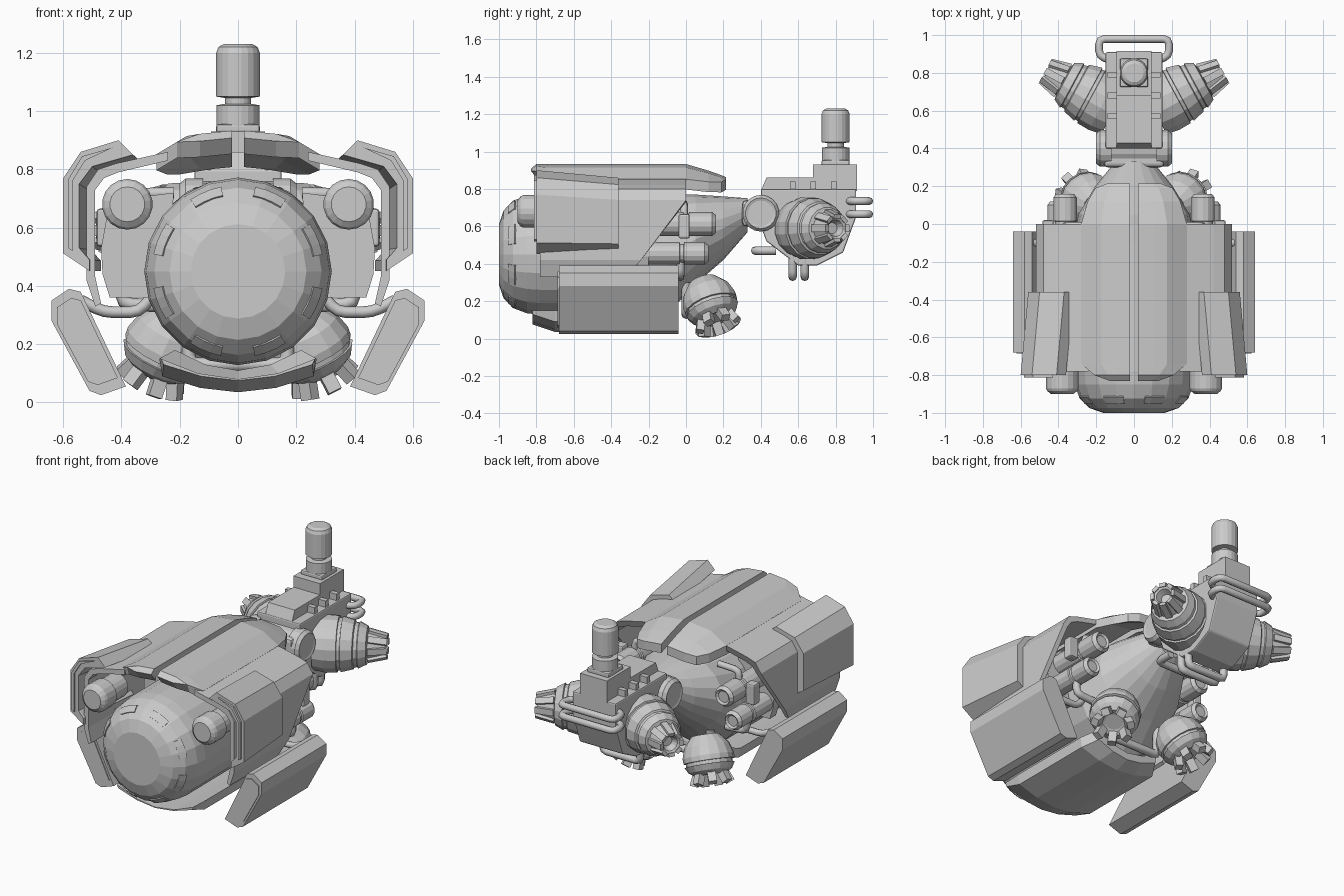
import bpy, bmesh, math
from mathutils import Vector, Matrix

cube = bpy.data.objects.get("Cube")
if cube:
    bpy.data.objects.remove(cube)

GREY = (0.6, 0.6, 0.6, 1)
mat = bpy.data.materials.new("hull grey")
mat.diffuse_color = GREY
mat.use_nodes = True
mat.node_tree.nodes["Principled BSDF"].inputs["Base Color"].default_value = GREY
SIDES = (("left", 1), ("right", -1))


def make(name, verts, faces, bevel=0):
    bm = bmesh.new()
    vs = [bm.verts.new(v) for v in verts]
    for f in faces:
        bm.faces.new([vs[i] for i in f])
    bmesh.ops.recalc_face_normals(bm, faces=bm.faces)
    me = bpy.data.meshes.new(name)
    bm.to_mesh(me)
    bm.free()
    me.materials.append(mat)
    ob = bpy.data.objects.new(name, me)
    bpy.context.collection.objects.link(ob)
    if bevel:
        mod = ob.modifiers.new("edge bevel", "BEVEL")
        mod.width, mod.segments = bevel, 2
    return ob


def loft(name, rings, bevel=0):
    """Skin closed rings of equal length, capped at both ends."""
    n = len(rings[0])
    faces = [(k * n + i, k * n + (i + 1) % n, (k + 1) * n + (i + 1) % n, (k + 1) * n + i)
             for k in range(len(rings) - 1) for i in range(n)]
    faces += [tuple(range(n)), tuple(range((len(rings) - 1) * n, len(rings) * n))]
    return make(name, [p for r in rings for p in r], faces, bevel)


def frame(origin, axis):
    return Matrix.Translation(origin) @ Vector(axis).to_track_quat("Z", "Y").to_matrix().to_4x4()


def revolve(name, origin, axis, profile, n=16):
    """Turn (distance, radius) pairs around an axis."""
    m = frame(origin, axis)
    ang = [2 * math.pi * (i + 0.5) / n for i in range(n)]
    return loft(name, [[m @ Vector((r * math.cos(a), r * math.sin(a), s)) for a in ang]
                       for s, r in profile])


def box(name, centre, size, m=Matrix(), bevel=0):
    c, h = Vector(centre), Vector(size) / 2
    ring = lambda z: [m @ (c + Vector((x * h.x, y * h.y, z * h.z)))
                      for x, y in ((-1, -1), (1, -1), (1, 1), (-1, 1))]
    return loft(name, [ring(-1), ring(1)], bevel)


def prism_y(name, outline, y0, y1, side=1):
    return loft(name, [[(side * x, y, z) for x, z in outline] for y in (y0, y1)])


def shrink(outline, f):
    cx, cz = (sum(c) / len(outline) for c in zip(*outline))
    return [(cx + (x - cx) * f, cz + (z - cz) * f) for x, z in outline]


def pipe(name, points, radius):
    """Round pipe through points, with rounded corners."""
    p = [Vector(v) for v in points]
    path = [p[0]]
    for a, b, c in zip(p, p[1:], p[2:]):
        cut = min(0.03, (a - b).length / 2, (c - b).length / 2)
        s, e = b + (a - b).normalized() * cut, b + (c - b).normalized() * cut
        path += [s, (s + 2 * b + e) / 4, e]
    path.append(p[-1])
    cu = bpy.data.curves.new(name, "CURVE")
    cu.dimensions, cu.bevel_depth, cu.bevel_resolution, cu.use_fill_caps = "3D", radius, 2, True
    sp = cu.splines.new("POLY")
    sp.points.add(len(path) - 1)
    for q, v in zip(sp.points, path):
        q.co = (*v, 1)
    cu.materials.append(mat)
    bpy.context.collection.objects.link(bpy.data.objects.new(name, cu))


def teeth(name, origin, axis, count, radius, dist, size, tilt):
    """Ring of tilted blocks around an axis."""
    for i in range(count):
        m = (frame(origin, axis) @ Matrix.Rotation(2 * math.pi * i / count, 4, "Z")
             @ Matrix.Translation((radius, 0, dist)) @ Matrix.Rotation(tilt, 4, "Y"))
        box(f"{name}_{i + 1}", (0, 0, 0), size, m)


# Main hull: blunt nose, round drum, tail tapering upward (y, centre z, x radius, z radius)
hull = [(-1, .45, .162, .162), (-0.975, .45, .235, .235), (-0.925, .45, .287, .287),
        (-0.85, .45, .315, .315), (-0.78, .45, .322, .322), (-0.1, .45, .32, .32),
        (0.05, .53, .295, .24), (0.2, .59, .205, .17), (0.33, .66, .1, .09)]
N = 20
loft("hull", [[(rx * math.cos(2 * math.pi * i / N), y, cz + rz * math.sin(2 * math.pi * i / N))
               for i in range(N)] for y, cz, rx, rz in hull])
# Raised nose panels
for i in range(8):
    rings = []
    for k in range(4):
        a = math.pi * (2 * i + 0.5 + 0.33 * k) / 8
        rings.append([(r * math.cos(a), y, .45 + r * math.sin(a))
                      for y, r in ((-0.952, .266), (-0.917, .296), (-0.9, .28), (-0.935, .25))])
    loft(f"nose_panel_{i + 1}", rings)

# Belly plate with a raked front edge
upper = [(-.27, .15), (-.14, .1), (0, .08), (.14, .1), (.27, .15)]
lower = [(.26, .09), (.13, .05), (0, .035), (-.13, .05), (-.26, .09)]
loft("belly_plate", [[(x * f, y, z + u) for x, z in upper] + [(x * f, y, z + d) for x, z in lower]
                     for y, f, u, d in ((-0.82, .98, 0, .04), (-0.7, 1, 0, 0),
                                        (-0.15, 1, 0, 0), (-0.06, .8, .03, .03))])
pipe("belly_handle", [(-.17, 0, .3), (-.17, 0, .13), (.17, 0, .13), (.17, 0, .3)], .025)

# Top strip stations: y, width, droop, front undercut
STATIONS = [(-0.83, .13, -.025, .045), (-0.8, .21, 0, .02), (-0.74, .28, 0, 0), (0, .28, 0, 0),
            (0.12, .245, -.035, 0), (0.19, .205, -.06, 0), (0.215, .14, -.07, 0)]
SHELL = [(.24, .86), (.42, .82), (.48, .8), (.52, .74), (.52, .42), (.49, .33),
         (.47, .34), (.49, .43), (.49, .73), (.46, .77), (.41, .79), (.24, .83)]
GUARD = [(.36, .85), (.41, .9), (.54, .86), (.6, .77), (.6, .512), (.51, .452),
         (.51, .49), (.545, .53), (.545, .75), (.5, .81)]
WING = [(.58, .39), (.64, .35), (.64, .28), (.51, .04), (.47, .025), (.385, .055), (.54, .38)]


def arch(x):
    """Height of the curved roof at a distance from the middle."""
    return .935 - .1 * x if x < .17 else .918 - .6 * (x - .17)


def strip_ring(s, y, width, droop, undercut):
    xs = [.02 + (width - .02) * u for u in (0, .35, .6, 1)]
    return ([(s * x, y, arch(x) + droop) for x in xs]
            + [(s * x, y + undercut, arch(x) + droop - .055) for x in reversed(xs)])


for tag, s in SIDES:
    # Top strip with rounded ends and drooping tail
    loft(f"{tag}_top_strip", [strip_ring(s, *st) for st in STATIONS])
    # Side shell, cut diagonally at the rear
    rear = lambda z: -0.86 * max(0, .7 - z)
    loft(f"{tag}_side_shell", [[(s * x, -0.78, z) for x, z in SHELL],
                               [(s * x, rear(z), z) for x, z in SHELL]])
    # Flared shoulder guard with a raised front rib
    loft(f"{tag}_shoulder_guard", [[(s * (x - dx), y, .45 + (z - .45) * f) for x, z in GUARD]
                                   for y, dx, f in ((-0.8, 0, 1), (-0.36, .04, .91))])
    rib = [(.43, .875), (.535, .845), (.583, .765), (.583, .53), (.568, .52), (.568, .76), (.525, .83)]
    prism_y(f"{tag}_guard_rib", rib, -0.812, -0.79, s)
    # Lower side wing with raised end panel
    prism_y(f"{tag}_wing", WING, -0.68, -0.04, s)
    prism_y(f"{tag}_wing_panel", shrink(WING, .82), -0.686, -0.67, s)
    pipe(f"{tag}_wing_pipe", [(s * .28, -0.1, .38), (s * .34, -0.1, .31), (s * .46, -0.1, .31),
                              (s * .54, -0.1, .35)], .02)
    # Inner bulkhead between hull and shell
    prism_y(f"{tag}_bulkhead", [(.25, .36), (.44, .36), (.465, .44), (.47, .53), (.45, .64), (.38, .7), (.22, .72)],
            -0.26, -0.2, s)
    # Headlight
    revolve(f"{tag}_headlight", (s * .38, -0.9, .68), (0, 1, 0),
            [(0, .06), (.015, .08), (.03, .087), (.12, .087), (.125, .075), (.25, .075)], 18)
    # Side tanks with elbow pipes
    for name, x, z, y0, y1, r in (("upper", .365, .612, -.25, .16, .064), ("lower", .4, .455, -.25, .12, .06)):
        d = y1 - y0
        revolve(f"{tag}_{name}_tank", (s * x, y0, z), (0, 1, 0),
                [(0, r), (d * .58, r), (d * .59, r * .86), (d * .64, r * .86), (d * .65, r),
                 (d - .02, r), (d, r * .75), (d - .01, r * .55)], 14)
    pipe(f"{tag}_tank_elbow", [(s * .36, -.01, .64), (s * .36, -.01, .715), (s * .22, -.01, .72)], .02)
    pipe(f"{tag}_tank_link", [(s * .4, -.03, .45), (s * .4, -.03, .34), (s * .26, -.03, .33)], .022)
    box(f"{tag}_tank_bracket", (s * .455, -.01, .6), (.06, .06, .13), bevel=.01)
    # Lower thruster with splayed teeth
    o, ax = (s * .242, .125, .2), (s * .38, .3, -.85)
    revolve(f"{tag}_lower_thruster", o, ax,
            [(-.12, .08), (-.06, .13), (0, .148), (.03, .146), (.031, .134), (.05, .134), (.051, .144),
             (.085, .125), (.11, .085), (.1, .05)])
    teeth(f"{tag}_lower_tooth", o, ax, 7, .092, .126, (.042, .048, .075), .4)
    # Tail thruster with slatted nozzle
    o, ax = (s * .1, .61, .59), (s * .87, .47, 0)
    revolve(f"{tag}_tail_thruster", o, ax,
            [(0, .155), (.07, .168), (.14, .165), (.142, .155), (.16, .153), (.162, .162), (.23, .143),
             (.235, .132), (.255, .128), (.26, .136), (.305, .112), (.31, .088), (.41, .062), (.4, .045), (.36, .03)])
    teeth(f"{tag}_nozzle_slat", o, ax, 8, .076, .365, (.022, .038, .11), -.25)
    # Neck joint caps
    revolve(f"{tag}_joint_cap", (s * .12, .4, .67), (s, 0, 0),
            [(0, .098), (.06, .098), (.08, .082), (.075, .068)], 18)
    # Small blocks on the tail deck
    for i, y in enumerate((.57, .68, .79)):
        box(f"{tag}_deck_block_{i + 1}", (s * .115, y, .82), (.05, .03, .04))

# Neck
revolve("neck_joint", (-.13, .4, .67), (1, 0, 0), [(0, .088), (.26, .088)], 18)
box("neck_block", (0, .36, .67), (.32, .12, .14), bevel=.02)


# Tail pod: faceted side outline, wide body and narrower deck
def pod(name, outline, half, bevel=0):
    loft(name, [[(x, y, z) for y, z in outline] for x in (-half, half)], bevel)


pod("tail_pod", [(.4, .8), (.91, .8), (.91, .65), (.84, .46), (.7, .39), (.6, .39), (.43, .52), (.4, .6)], .15, .008)
pod("tail_deck", [(.4, .79), (.43, .86), (.68, .86), (.68, .93), (.915, .93), (.915, .79)], .092)

# Mast
box("mast_base", (0, .8, .94), (.15, .15, .03), bevel=.008)
revolve("mast", (0, .8, .94), (0, 0, 1),
        [(0, .075), (.08, .075), (.085, .045), (.105, .045), (.11, .076), (.26, .076), (.28, .068), (.29, .05)], 20)

# Grab handles
for i, z in enumerate((.665, .735)):
    pipe(f"rear_handle_{i + 1}", [(-.13, .87, z), (-.185, .89, z), (-.185, .98, z), (.185, .98, z),
                                  (.185, .89, z), (.13, .87, z)], .021)
for i, y in enumerate((.57, .635)):
    pipe(f"lower_handle_{i + 1}", [(-.13, y, .46), (-.13, y, .33), (.13, y, .33), (.13, y, .46)], .023)
pipe("front_handle", [(-.13, .48, .47), (-.13, .37, .47), (.13, .37, .47), (.13, .48, .47)], .023)
